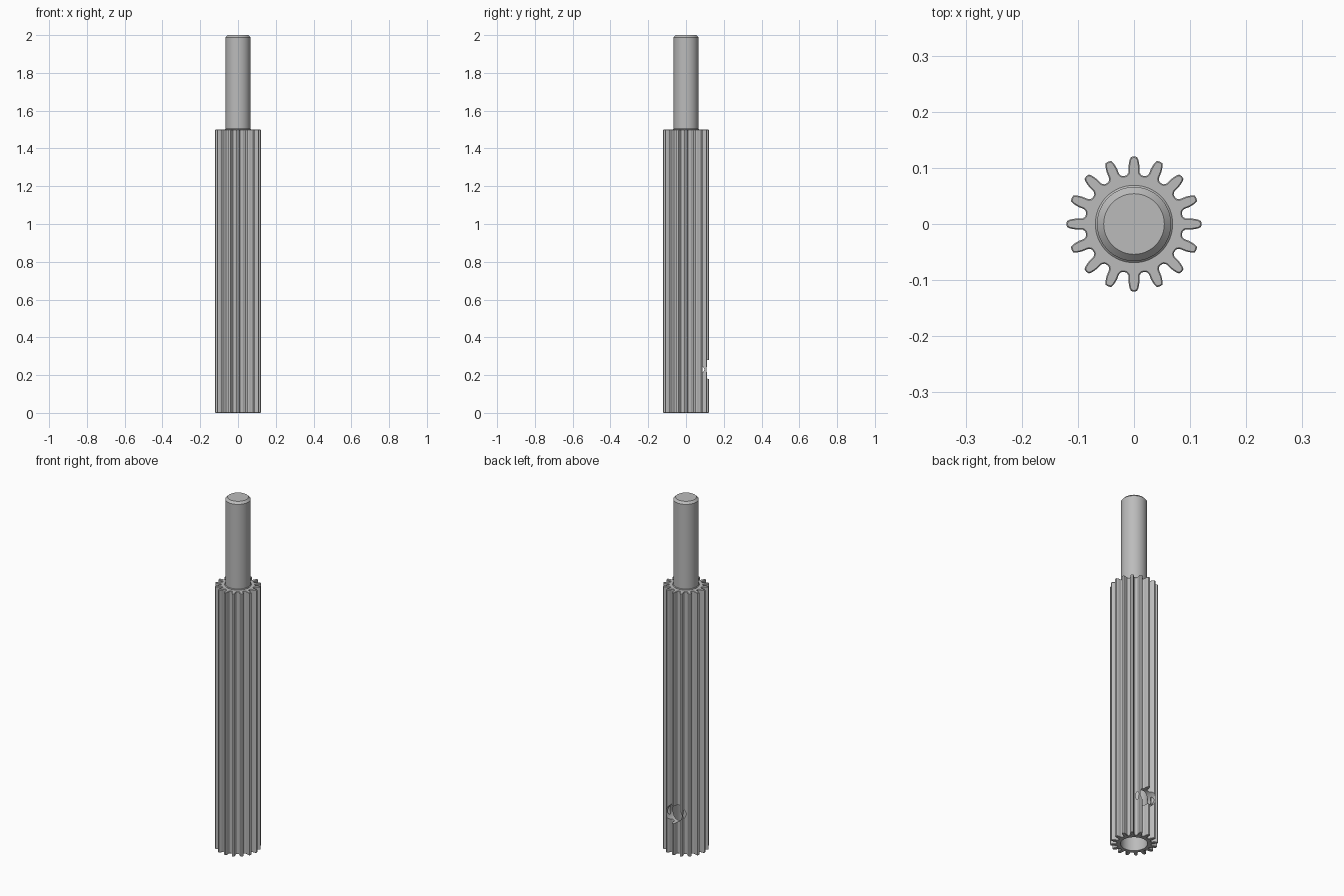
import bpy, bmesh
from math import sin, cos, pi, asin

if "Cube" in bpy.data.objects:
    bpy.data.objects.remove(bpy.data.objects["Cube"])

TEETH, BODY_TOP, CHAMFER = 16, 1.5, 0.002

steel = bpy.data.materials.new("grey steel")
steel.use_nodes = True
steel.diffuse_color = (0.5, 0.5, 0.5, 1)
steel.node_tree.nodes["Principled BSDF"].inputs["Base Color"].default_value = (0.5, 0.5, 0.5, 1)


def make_object(name, bm):
    bmesh.ops.recalc_face_normals(bm, faces=bm.faces)
    mesh = bpy.data.meshes.new(name)
    bm.to_mesh(mesh)
    bm.free()
    mesh.materials.append(steel)
    obj = bpy.data.objects.new(name, mesh)
    bpy.context.collection.objects.link(obj)
    return obj


def activate(obj):
    bpy.ops.object.select_all(action="DESELECT")
    obj.select_set(True)
    bpy.context.view_layer.objects.active = obj


def lathe(name, profile, sides=64):
    """Solid of revolution about z from (radius, height) rings."""
    bm = bmesh.new()
    rings = [[bm.verts.new((r * cos(2 * pi * i / sides), r * sin(2 * pi * i / sides), z))
              for i in range(sides)] for r, z in profile]
    for low, high in zip(rings, rings[1:]):
        for i in range(sides):
            j = (i + 1) % sides
            bm.faces.new((low[i], low[j], high[j], high[i]))
    bm.faces.new(rings[0])
    bm.faces.new(rings[-1])
    return make_object(name, bm)


def cut(target, cutter):
    cutter.hide_render = True
    mod = target.modifiers.new("cut", "BOOLEAN")
    mod.operation, mod.solver, mod.object = "DIFFERENCE", "EXACT", cutter
    activate(target)
    bpy.ops.object.modifier_apply(modifier=mod.name)
    bpy.data.objects.remove(cutter)


# Gear body: half tooth as (radius, half width), mirrored and repeated
half_tooth = [(0.0875, 0.0150), (0.0885, 0.0125), (0.0915, 0.0102), (0.0955, 0.0096),
              (0.1030, 0.0098), (0.1090, 0.0090), (0.1150, 0.0076), (0.1195, 0.0056)]
tooth = [(r, -asin(w / r)) for r, w in half_tooth]
tooth += [(0.1205, 0)] + [(r, -a) for r, a in reversed(tooth)]
bm = bmesh.new()
outline = [bm.verts.new((r * cos(a + 2 * pi * k / TEETH), r * sin(a + 2 * pi * k / TEETH), CHAMFER))
           for k in range(TEETH) for r, a in tooth]
base = bm.faces.new(outline)
extruded = bmesh.ops.extrude_face_region(bm, geom=[base], use_keep_orig=True)["geom"]
for v in [g for g in extruded if isinstance(g, bmesh.types.BMVert)]:
    v.co.z = BODY_TOP - CHAMFER
bmesh.ops.recalc_face_normals(bm, faces=bm.faces)
caps = [f for f in bm.faces if abs(f.normal.z) > 0.9]
bmesh.ops.inset_region(bm, faces=caps, thickness=CHAMFER, depth=CHAMFER, use_even_offset=True)
gear_body = make_object("gear_body", bm)

# Blind bore in the bottom and a cross hole in the back
cut(gear_body, lathe("bore_cutter", [(0.068, -0.1), (0.068, 0.5)]))
hole = lathe("hole_cutter", [(0.05, 0), (0.05, 0.2)], 48)
hole.rotation_euler.x = -pi / 2
hole.location.z = 0.23
bpy.context.view_layer.update()
cut(gear_body, hole)

# Plain shaft with a chamfered end and a small collar at its foot
shaft = lathe("shaft", [(0.069, BODY_TOP - 0.01), (0.069, BODY_TOP + 0.002), (0.066, BODY_TOP + 0.005),
                        (0.066, 1.988), (0.054, 2.0)])

for obj in (gear_body, shaft):
    activate(obj)
    bpy.ops.object.shade_smooth_by_angle(angle=pi / 6)
